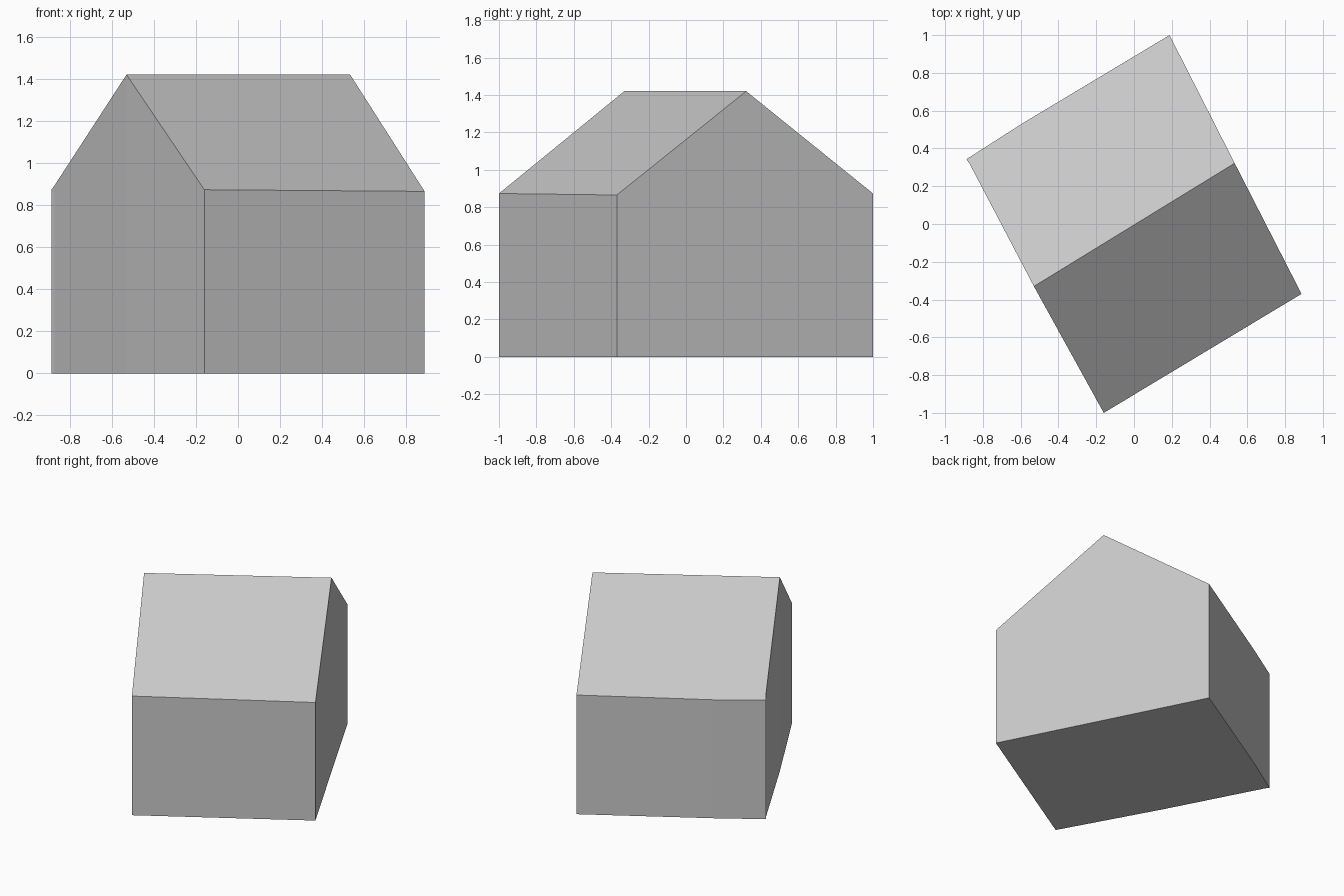
import bpy
import bmesh

cube = bpy.data.objects.get("Cube")
if cube:
    bpy.data.objects.remove(cube, do_unlink=True)

# Single plaster grey
grey = bpy.data.materials.new("plain_grey")
grey.use_nodes = True
colour = (0.58, 0.58, 0.58, 1)
grey.diffuse_color = colour
grey.node_tree.nodes["Principled BSDF"].inputs["Base Color"].default_value = colour

# Footprint corners, counter-clockwise, with the wall height at each
RIDGE = 1.42
outline = [
    (-0.16, -1.0, 0.873),    # front eave, left end
    (0.887, -0.37, 0.865),   # front eave, right end
    (0.533, 0.322, RIDGE),   # ridge end
    (0.188, 1.0, 0.873),     # back eave, right end
    (-0.595, 0.53, 0.868),   # slight bend in the back wall
    (-0.887, 0.343, 0.873),  # back eave, left end
    (-0.871, 0.32, 0.895),   # clipped gable corner
    (-0.53, -0.33, RIDGE),   # ridge end
]

bm = bmesh.new()
base = [bm.verts.new((x, y, 0)) for x, y, z in outline]
top = [bm.verts.new(corner) for corner in outline]

# Walls and gables
count = len(outline)
for i in range(count):
    j = (i + 1) % count
    bm.faces.new((base[i], base[j], top[j], top[i]))

# Floor and the two roof slopes
bm.faces.new(base[::-1])
bm.faces.new((top[0], top[1], top[2], top[7]))
bm.faces.new(top[2:])
bmesh.ops.recalc_face_normals(bm, faces=bm.faces)

mesh = bpy.data.meshes.new("gabled_house")
bm.to_mesh(mesh)
bm.free()
mesh.materials.append(grey)
house = bpy.data.objects.new("gabled_house", mesh)
bpy.context.collection.objects.link(house)
